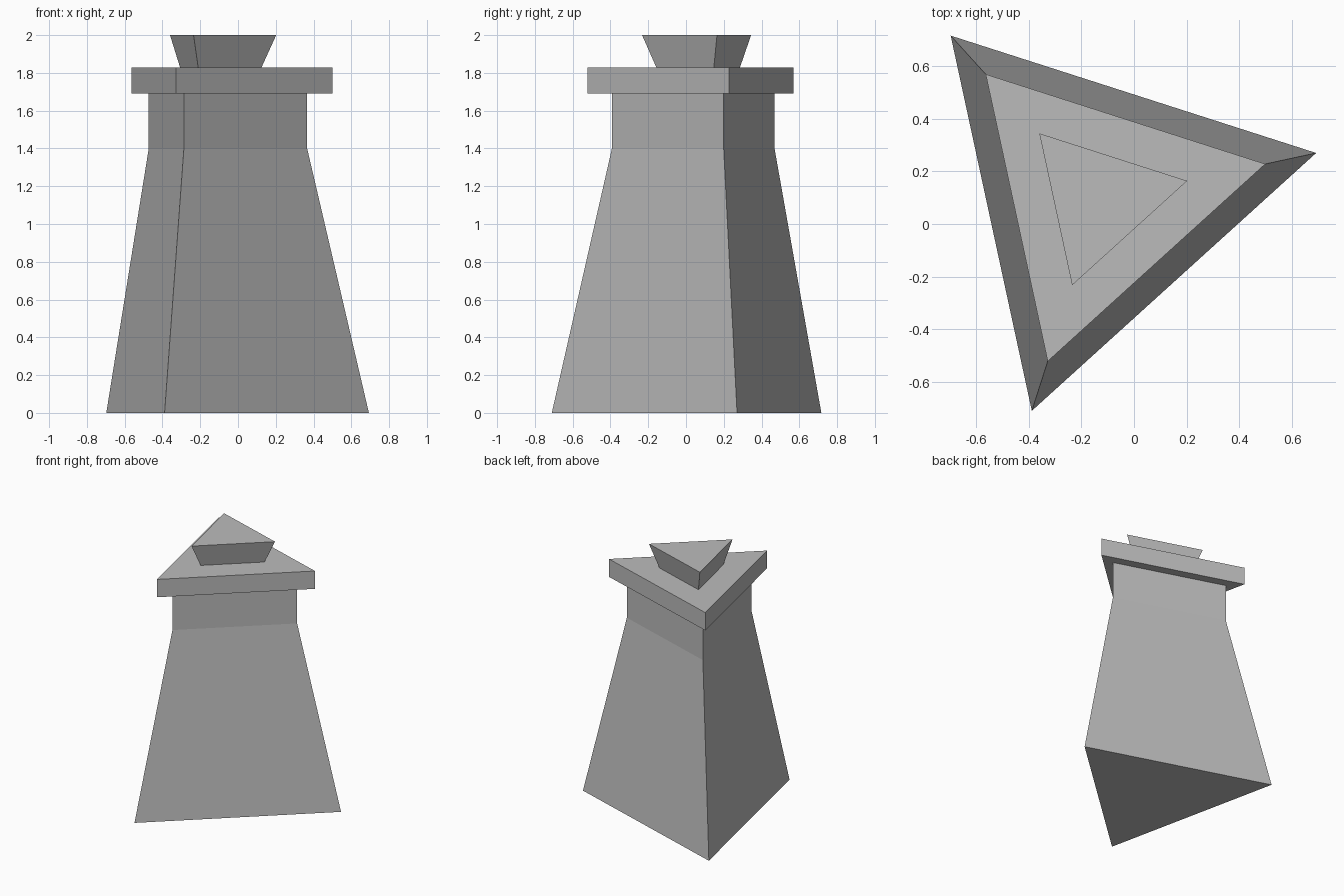
import bpy
import bmesh
from math import cos, sin, radians

cube = bpy.data.objects.get("Cube")
if cube:
    bpy.data.objects.remove(cube, do_unlink=True)

CENTER = (-0.131, 0.092)
TURN = 12.2    # direction of the first corner, degrees
SIDES = 3

stone = bpy.data.materials.new("grey stone")
stone.use_nodes = True
GREY = (0.5, 0.5, 0.5, 1.0)
stone.diffuse_color = GREY
stone.node_tree.nodes["Principled BSDF"].inputs["Base Color"].default_value = GREY


def prism(name, profile):
    """Closed three-sided solid through (radius, height) rings."""
    bm = bmesh.new()
    rings = []
    for radius, z in profile:
        angles = [radians(TURN + 360 * i / SIDES) for i in range(SIDES)]
        rings.append([bm.verts.new((CENTER[0] + radius * cos(a),
                                    CENTER[1] + radius * sin(a), z)) for a in angles])
    for low, high in zip(rings, rings[1:]):
        for i in range(SIDES):
            j = (i + 1) % SIDES
            bm.faces.new((low[i], low[j], high[j], high[i]))
    bm.faces.new(rings[0][::-1])
    bm.faces.new(rings[-1])
    bmesh.ops.recalc_face_normals(bm, faces=bm.faces)
    mesh = bpy.data.meshes.new(name)
    bm.to_mesh(mesh)
    bm.free()
    mesh.materials.append(stone)
    obj = bpy.data.objects.new(name, mesh)
    bpy.context.collection.objects.link(obj)
    return obj


# Tapered body with straight neck, overhanging collar, flared cap
prism("tower_body", [(0.843, 0), (0.509, 1.398), (0.509, 1.69)])
prism("collar", [(0.645, 1.69), (0.645, 1.828)])
prism("flared_cap", [(0.261, 1.828), (0.341, 2.0)])
